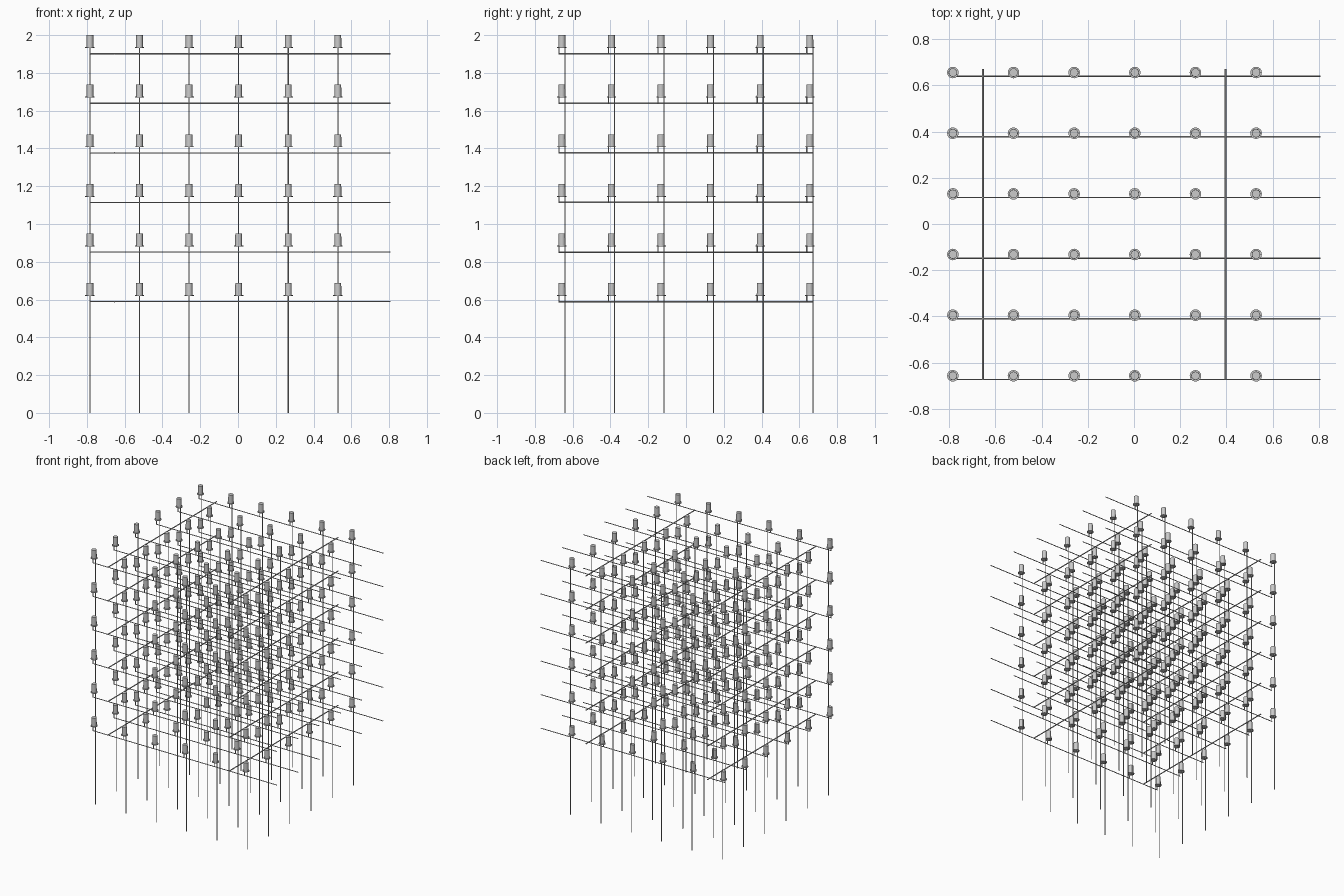
import bpy, bmesh, math
from mathutils import Matrix, Vector

if "Cube" in bpy.data.objects:
    bpy.data.objects.remove(bpy.data.objects["Cube"], do_unlink=True)

PITCH = 0.2625
COUNT = 6
FIRST = Vector((-0.784, -0.657, 0.589))   # first lamp column, lowest rail height
REACH = 0.016                             # rails and poles sit either side of the lamp axis
LAMP_BASE = 0.03                          # lamp underside above its rail
LAMP_TOP = 2.0 - FIRST.z - PITCH * (COUNT - 1)

grey = bpy.data.materials.new("light_grey")
grey.use_nodes = True
colour = (0.6, 0.6, 0.6, 1)
grey.diffuse_color = colour
grey.node_tree.nodes["Principled BSDF"].inputs["Base Color"].default_value = colour


def finish(name, bm, axes, step=PITCH, count=COUNT):
    """Turn the bmesh into an object repeated along the given axes."""
    mesh = bpy.data.meshes.new(name)
    bmesh.ops.recalc_face_normals(bm, faces=bm.faces)
    bm.to_mesh(mesh)
    bm.free()
    mesh.materials.append(grey)
    obj = bpy.data.objects.new(name, mesh)
    bpy.context.collection.objects.link(obj)
    bpy.ops.object.select_all(action='DESELECT')
    obj.select_set(True)
    bpy.context.view_layer.objects.active = obj
    bpy.ops.object.shade_smooth_by_angle(angle=math.radians(40))
    for axis in axes:
        array = obj.modifiers.new("repeat_" + axis, 'ARRAY')
        array.count = count if axis == "x" else COUNT
        array.use_relative_offset = False
        array.use_constant_offset = True
        offset = Vector((0, 0, 0))
        offset["xyz".index(axis)] = step if axis == "x" else PITCH
        array.constant_offset_displace = offset
    return obj


def rod(name, start, end, radius, axes, **repeat):
    """Thin round bar between two points."""
    start, end = Vector(start), Vector(end)
    span = end - start
    turn = span.to_track_quat('Z', 'Y').to_matrix().to_4x4()
    bm = bmesh.new()
    bmesh.ops.create_cone(bm, cap_ends=True, segments=8, radius1=radius, radius2=radius,
                          depth=span.length,
                          matrix=Matrix.Translation((start + end) / 2) @ turn)
    return finish(name, bm, axes, **repeat)


# Lamps: straight body on a thin flange
low, high = FIRST.z + LAMP_BASE, FIRST.z + LAMP_TOP
profile = [(0, low), (0.025, low), (0.025, low + 0.005), (0.0185, low + 0.005),
           (0.018, high), (0, high)]
bm = bmesh.new()
points = [bm.verts.new((FIRST.x + r, FIRST.y, z)) for r, z in profile]
edges = [bm.edges.new(pair) for pair in zip(points, points[1:])]
bmesh.ops.spin(bm, geom=points + edges, cent=(FIRST.x, FIRST.y, 0), axis=(0, 0, 1),
               angle=math.tau, steps=16)
bmesh.ops.remove_doubles(bm, verts=bm.verts, dist=0.0001)
finish("lamps", bm, "xyz")

# Rails run sideways under each row of lamps
rail_y = FIRST.y - REACH
rod("rails", (FIRST.x - 0.003, rail_y, FIRST.z), (0.808, rail_y, FIRST.z), 0.003, "yz")

# Short stems join each lamp to its rail
rod("stems", (FIRST.x, rail_y, FIRST.z), (FIRST.x, rail_y, low + 0.002), 0.003, "xyz")

# Tall poles stand on the ground and reach the topmost lamps
pole_y = FIRST.y + REACH
pole_top = low + PITCH * (COUNT - 1) + 0.002
rod("poles", (FIRST.x, pole_y, 0), (FIRST.x, pole_y, pole_top), 0.003, "xy")

# Two cross bars per level tie the rails together front to back
rod("cross_bars", (-0.654, -0.674, FIRST.z), (-0.654, 0.671, FIRST.z), 0.004, "xz",
    step=4 * PITCH, count=2)
